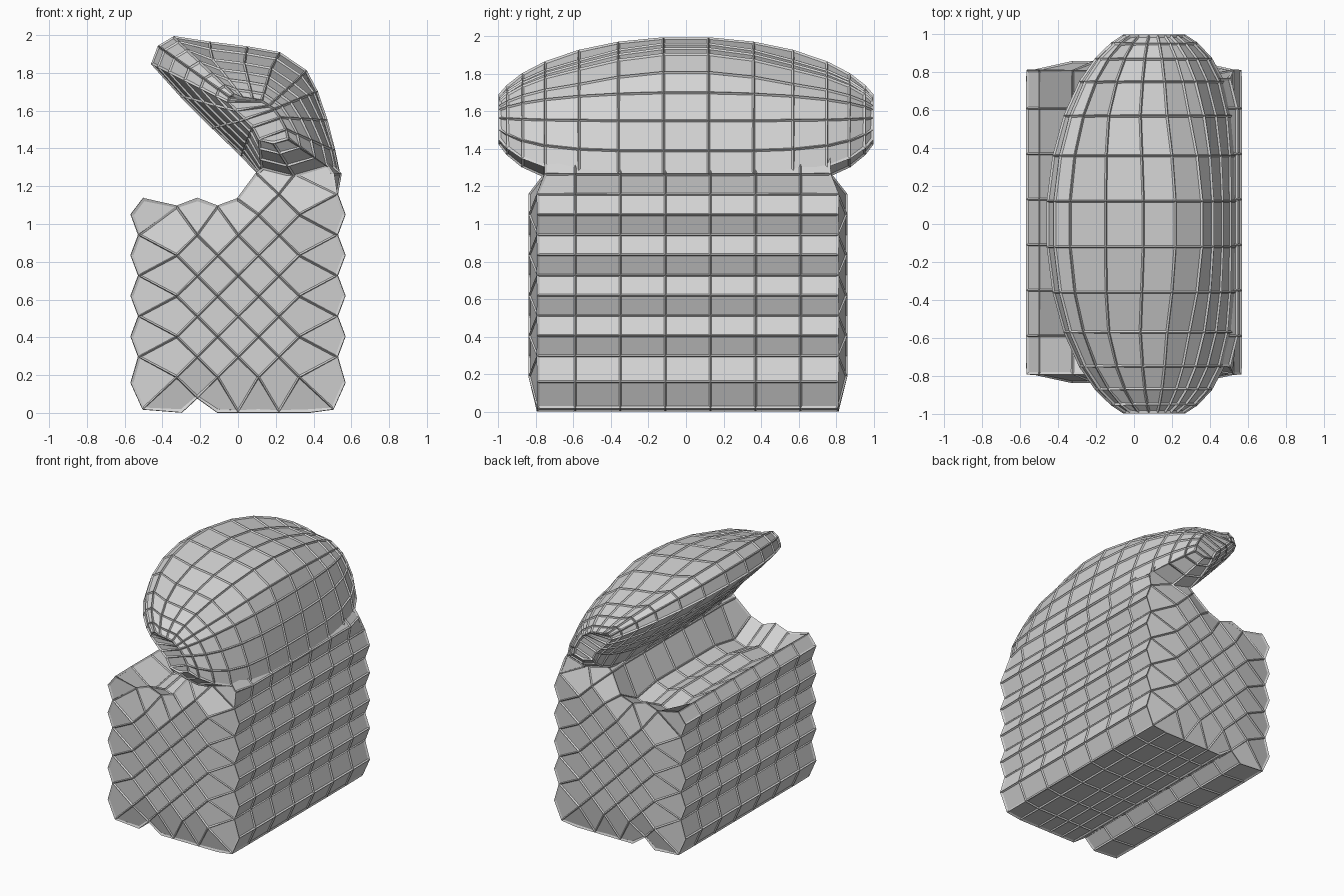
import bpy, bmesh, math

if "Cube" in bpy.data.objects:
    bpy.data.objects.remove(bpy.data.objects["Cube"])

GREY = bpy.data.materials.new("pale grey")
GREY.diffuse_color = (0.66, 0.66, 0.66, 1)
GREY.use_nodes = True
GREY.node_tree.nodes["Principled BSDF"].inputs["Base Color"].default_value = GREY.diffuse_color


def finish(bm, name):
    """Turn the bmesh into an object with flat panels and raised edge struts."""
    bmesh.ops.recalc_face_normals(bm, faces=bm.faces[:])
    mesh = bpy.data.meshes.new(name)
    bm.to_mesh(mesh)
    bm.free()
    obj = bpy.data.objects.new(name, mesh)
    bpy.context.collection.objects.link(obj)
    mesh.materials.append(GREY)
    wire = obj.modifiers.new("edge_struts", 'WIREFRAME')
    wire.thickness = 0.02
    wire.offset = 0
    wire.use_replace = False
    wire.use_even_offset = False
    return obj


# Body: diagonal lattice section, swept front to back
DX, DZ, Z0, STEPS = 0.108, 0.1075, -0.025, 7


def in_body(i, j):
    if abs(i) > 4 or j < 1 or (i + j) % 2:
        return False
    return j <= 10 or (j <= 12 and i >= j - 10)      # block plus hinge neck


cells = [(i, j) for i in range(-4, 5) for j in range(1, 13) if in_body(i, j)]


def corners(i, j):
    return [(i + 1, j), (i, j + 1), (i - 1, j), (i, j - 1)]


edge_count = {}
for c in cells:
    ring = corners(*c)
    for a, b in zip(ring, ring[1:] + ring[:1]):
        key = tuple(sorted((a, b)))
        edge_count[key] = edge_count.get(key, 0) + 1
border = [e for e, n in edge_count.items() if n == 1]
border_points = {p for e in border for p in e}


def place(i, j, k):
    x, z = i * DX, Z0 + j * DZ
    y = -0.83 + 1.68 * k / STEPS
    if (i, j) in border_points:
        if abs(i) == 4:                              # shallow side pleats
            x = math.copysign(0.5 if j in (1, 11) else 0.52, i)
            if i > 0 and j == 11:
                x = 0.52
            if j >= 13:
                x = 0.43
        elif abs(i) == 5:
            x = math.copysign(0.56, i)
            if j >= 12:
                x = 0.54
            elif j == 2:
                z = 0.16
        if j == 0:                                   # flat feet, one groove
            z = 0.01
            x = {-3: -0.3, 3: 0.38}.get(i, x)
        elif j == 1:
            z = {-2: 0.085, -4: 0.025, 4: 0.025}.get(i, 0.01)
        elif j == 10 and abs(i) < 5:
            z = 1.09
        elif j == 11 and i < 3:
            z = 1.13
        if j in (10, 11) and -4 < i < 2 and 0 < k < STEPS:
            z -= 0.1 if k in (1, STEPS - 1) else 0.06   # hollowed top
        if k in (0, STEPS):                          # softened end rims
            y *= 0.95 if j < 12 else 0.9
            if j == 12:
                x *= 0.93
    return x, y, z


bm = bmesh.new()
verts = {}


def vert(p, k):
    if (p, k) not in verts:
        verts[p, k] = bm.verts.new(place(*p, k))
    return verts[p, k]


for k in (0, STEPS):
    for c in cells:
        bm.faces.new([vert(p, k) for p in corners(*c)])
for k in range(STEPS):
    for a, b in border:
        bm.faces.new([vert(a, k), vert(b, k), vert(b, k + 1), vert(a, k + 1)])
finish(bm, "pleated_body")

# Lid: tilted domed section shrinking toward both ends, fuller at the hinge
profile = [(0.535, 1.26), (0.505, 1.39), (0.465, 1.55), (0.415, 1.7),
           (0.36, 1.81), (0.22, 1.905), (0.05, 1.935), (-0.15, 1.96),
           (-0.34, 1.988), (-0.42, 1.94), (-0.455, 1.85), (-0.3, 1.68),
           (-0.13, 1.51), (0.02, 1.365), (0.13, 1.25), (0.33, 1.2)]
half = [0.12, 0.36, 0.57, 0.75, 0.87, 0.95, 0.99]
levels = [-y for y in reversed(half)] + half
CX, CZ = 0.1, 1.57


def lid_point(x, z, y):
    narrow = math.sqrt(1 - (abs(y) / 1.03) ** 2)
    full = math.sqrt(1 - (abs(y) / 1.03) ** 4)
    hinge = min(1, max(0, (1.75 - z) / 0.35)) if x > 0.1 else 0
    s = narrow + (full - narrow) * hinge
    # Crown flattens away from the middle
    drop = 0.045 * min(1, (y / 0.55) ** 2) * s if -0.2 < x < 0.4 and z > 1.75 else 0
    return (CX + (x - CX) * s - 0.67 * drop, y, CZ + (z - CZ) * s - 0.74 * drop)


bm = bmesh.new()
rings = [[bm.verts.new(lid_point(x, z, y)) for x, z in profile] for y in levels]
n = len(profile)
for r0, r1 in zip(rings, rings[1:]):
    for a in range(n):
        b = (a + 1) % n
        bm.faces.new([r0[a], r0[b], r1[b], r1[a]])
# End caps as rows of quads across the ring
for r in (rings[0], rings[-1]):
    for a in range(n // 2 - 1):
        bm.faces.new([r[a], r[a + 1], r[n - 2 - a], r[n - 1 - a]])
finish(bm, "domed_lid")
